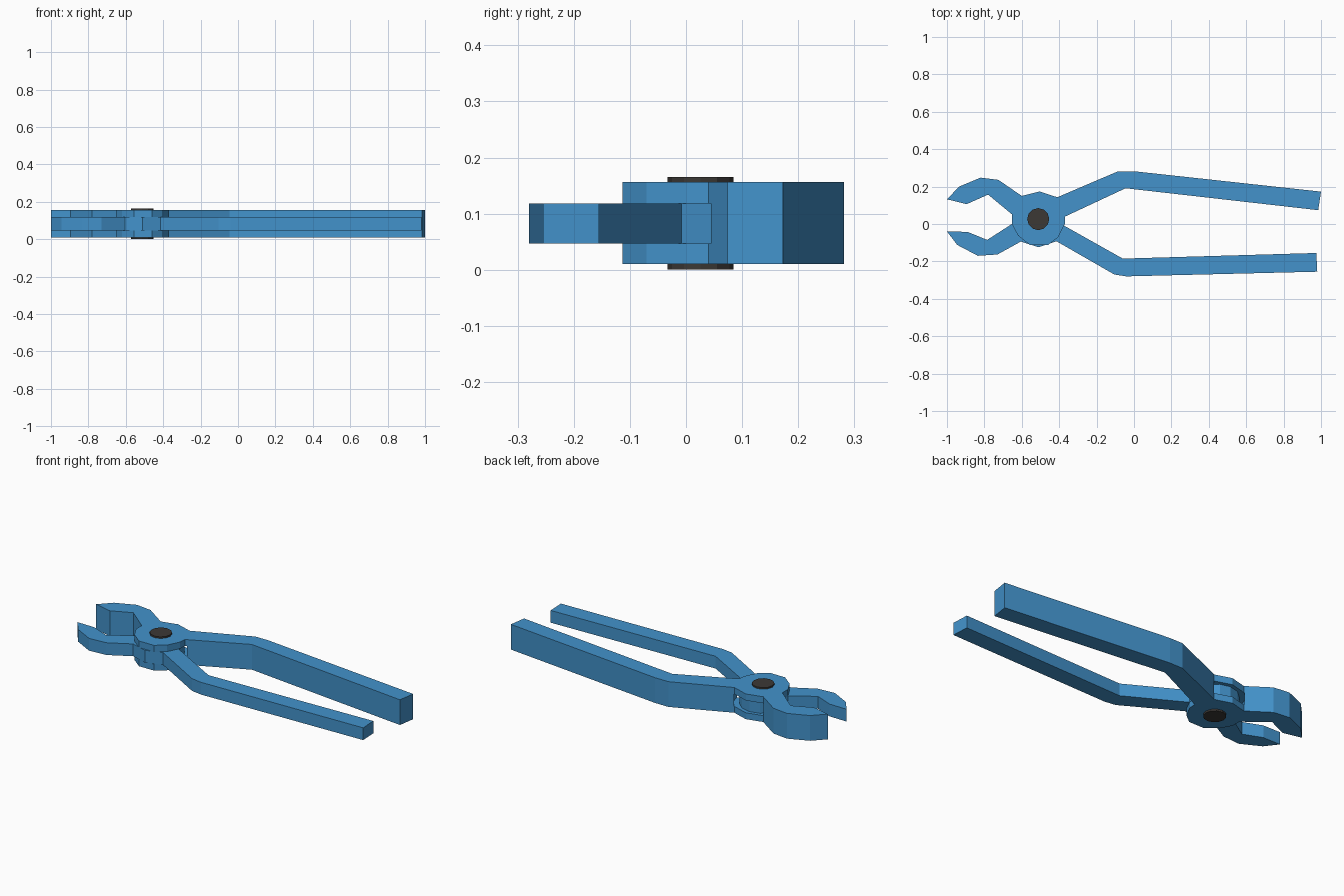
import bpy, bmesh, math

if "Cube" in bpy.data.objects:
    bpy.data.objects.remove(bpy.data.objects["Cube"])

def material(name, rgb):
    m = bpy.data.materials.new(name)
    m.diffuse_color = (*rgb, 1)
    m.use_nodes = True
    m.node_tree.nodes["Principled BSDF"].inputs["Base Color"].default_value = m.diffuse_color
    return m

blue = material("blue steel", (0.056, 0.29, 0.60))
dark = material("dark rivet", (0.045, 0.04, 0.036))
PIVOT = (-0.512, 0.026)

def prism(name, pts, z0, z1, mat):
    """Extrude a flat outline from z0 to z1."""
    bm = bmesh.new()
    f = bm.faces.new([bm.verts.new((x, y, z0)) for x, y in pts])
    ext = bmesh.ops.extrude_face_region(bm, geom=[f])["geom"]
    bmesh.ops.translate(bm, vec=(0, 0, z1 - z0),
                        verts=[v for v in ext if isinstance(v, bmesh.types.BMVert)])
    bmesh.ops.recalc_face_normals(bm, faces=bm.faces)
    me = bpy.data.meshes.new(name)
    bm.to_mesh(me)
    bm.free()
    me.materials.append(mat)
    ob = bpy.data.objects.new(name, me)
    bpy.context.collection.objects.link(ob)
    return ob

def arc(r, a0, a1, n):
    return [(PIVOT[0] + r * math.cos(math.radians(a0 + (a1 - a0) * i / n)),
             PIVOT[1] + r * math.sin(math.radians(a0 + (a1 - a0) * i / n)))
            for i in range(n + 1)]

# Thick half: jaw and handle on the +y side, forked hub
thick = prism("thick_half", [
    (-1.0, 0.132), (-0.935, 0.2), (-0.82, 0.248), (-0.725, 0.236),
    (-0.6, 0.15), (-0.505, 0.174), (-0.41, 0.143), (-0.085, 0.282),
    (0.0, 0.282), (1.0, 0.173), (0.985, 0.074), (-0.045, 0.191),
    (-0.368, 0.04), (-0.37, 0.0), (-0.405, -0.07), (-0.46, -0.113),
    (-0.555, -0.113), (-0.62, -0.062), (-0.653, 0.0), (-0.653, 0.052),
    (-0.78, 0.157), (-0.895, 0.106)], 0.01, 0.156, blue)

# Slot in the fork where the thin half sits
slot = prism("slot_cutter", arc(0.157, 0, 345, 23), 0.047, 0.118, blue)
slot.hide_render = True
slot.hide_viewport = True
cut = thick.modifiers.new("slot", "BOOLEAN")
cut.operation = "DIFFERENCE"
cut.solver = "EXACT"
cut.object = slot

# Thin half: jaw and handle on the -y side, hub inside the slot
prism("thin_half", [
    (-1.0, -0.04), (-0.945, -0.112), (-0.835, -0.17), (-0.73, -0.163),
    (-0.605, -0.094), (-0.51, -0.124), (-0.415, -0.092), (-0.105, -0.27),
    (-0.04, -0.28), (0.98, -0.255), (0.975, -0.155), (-0.06, -0.185),
    (-0.375, -0.008)] + arc(0.125, 8, 172, 6) +
    [(-0.653, 0.0), (-0.785, -0.085), (-0.89, -0.042)], 0.047, 0.118, blue)

# Pivot rivet
prism("pivot_rivet", arc(0.059, 0, 330, 11), 0.0, 0.165, dark)
